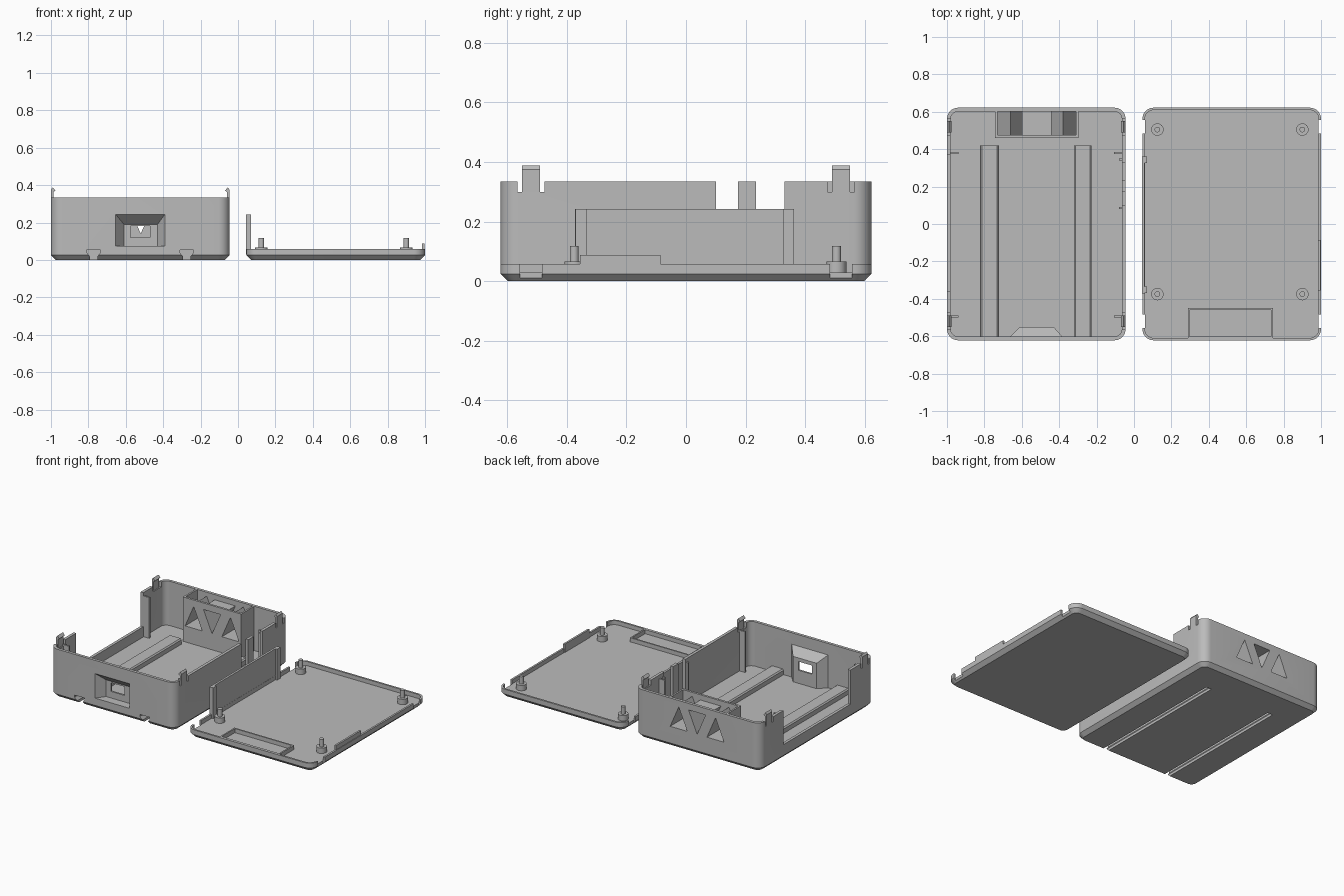
import bpy, bmesh, math

if "Cube" in bpy.data.objects:
    bpy.data.objects.remove(bpy.data.objects["Cube"])

grey = bpy.data.materials.new("plain grey")
grey.use_nodes = True
grey.diffuse_color = (0.5, 0.5, 0.5, 1)
grey.node_tree.nodes["Principled BSDF"].inputs["Base Color"].default_value = (0.5, 0.5, 0.5, 1)


def finish(name, bm):
    bmesh.ops.recalc_face_normals(bm, faces=bm.faces)
    mesh = bpy.data.meshes.new(name)
    bm.to_mesh(mesh)
    bm.free()
    mesh.materials.append(grey)
    obj = bpy.data.objects.new(name, mesh)
    bpy.context.collection.objects.link(obj)
    return obj


def loft(name, rings):
    """Skin a list of equal rings and cap both ends."""
    bm = bmesh.new()
    loops = [[bm.verts.new(p) for p in ring] for ring in rings]
    for a, b in zip(loops, loops[1:]):
        for i in range(len(a)):
            j = (i + 1) % len(a)
            bm.faces.new((a[i], a[j], b[j], b[i]))
    bm.faces.new(loops[0])
    bm.faces.new(loops[-1])
    return finish(name, bm)


def block(name, x0, x1, y0, y1, z0, z1):
    ring = [(x0, y0), (x1, y0), (x1, y1), (x0, y1)]
    return loft(name, [[(x, y, z) for x, y in ring] for z in (z0, z1)])


def along_y(name, profile, y0, y1):
    return loft(name, [[(x, y, z) for x, z in profile] for y in (y0, y1)])


def taper(name, front, back, y0, y1):
    """Box between two x/z rectangles."""
    rings = []
    for (x0, x1, z0, z1), y in ((front, y0), (back, y1)):
        rings.append([(x0, y, z0), (x1, y, z0), (x1, y, z1), (x0, y, z1)])
    return loft(name, rings)


def rounded(x0, x1, y0, y1, inset, z, radius=0.06):
    r = max(radius - inset, 0.01)
    pts = []
    corners = [(x1 - inset - r, y1 - inset - r), (x0 + inset + r, y1 - inset - r),
               (x0 + inset + r, y0 + inset + r), (x1 - inset - r, y0 + inset + r)]
    for q, (cx, cy) in enumerate(corners):
        for i in range(9):
            a = math.pi / 2 * (q + i / 8)
            pts.append((cx + r * math.cos(a), cy + r * math.sin(a), z))
    return pts


def tray(name, x0, x1, height, floor, wall):
    """Open rounded box with a chamfered bottom edge."""
    steps = [(0.025, 0), (0, 0.025), (0, height), (wall, height), (wall, floor)]
    return loft(name, [rounded(x0, x1, -0.622, 0.622, i, z) for i, z in steps])


def cut(targets, cutters):
    for obj in targets:
        for c in cutters:
            mod = obj.modifiers.new("cut", "BOOLEAN")
            mod.operation = "DIFFERENCE"
            mod.solver = "EXACT"
            mod.object = c
            bpy.context.view_layer.objects.active = obj
            bpy.ops.object.modifier_apply(modifier=mod.name)
    for c in cutters:
        bpy.data.objects.remove(c)


LEFT, RIGHT, TOP, FLOOR, WALL = -1.0, -0.045, 0.335, 0.03, 0.02

# Lower case
case = tray("case_shell", LEFT, RIGHT, TOP, FLOOR, WALL)

# Side openings: panel opening on one wall, port cut-outs on the other
cut([case], [block("cut_panel", -1.1, -0.95, -0.36, 0.37, 0.1, 0.5),
             block("cut_port_a", -0.1, 0.0, 0.1, 0.175, 0.12, 0.5),
             block("cut_port_b", -0.1, 0.0, 0.235, 0.33, 0.12, 0.5)])
for y in (0.085, 0.345):
    block("port_rib", -0.08, -0.05, y - 0.006, y + 0.006, FLOOR, 0.31)

# Dovetail rails under the floor
rails, grooves = [], []
for c in (-0.772, -0.274):
    rail = [(-0.048, 0.02), (0.048, 0.02), (0.048, 0.06), (0.04, 0.068), (-0.04, 0.068), (-0.048, 0.06)]
    slot = [(-0.02, -0.02), (0.02, -0.02), (0.02, 0.018), (0.037, 0.04),
            (0.037, 0.054), (-0.037, 0.054), (-0.037, 0.04), (-0.02, 0.018)]
    rails.append(along_y("floor_rail", [(c + x, z) for x, z in rail], -0.61, 0.42))
    grooves.append(along_y("cut_groove", [(c + x, z) for x, z in slot], -0.7, 0.4))
cut([case] + rails, grooves)

# Recessed socket in the front wall
socket = taper("front_socket", (-0.667, -0.378, 0.025, 0.262), (-0.61, -0.43, 0.025, 0.205), -0.608, -0.55)
cut([case, socket], [
    taper("cut_socket", (-0.655, -0.39, 0.075, 0.245), (-0.61, -0.43, 0.075, 0.19), -0.623, -0.563),
    block("cut_socket_mouth", -0.655, -0.39, -0.7, -0.6225, 0.075, 0.245),
    block("cut_plug_hole", -0.575, -0.47, -0.6, -0.5, 0.12, 0.18)])


# Vent duct at the back with three triangular tunnels
def triangle(cx, up, grow=0.0):
    half, low, high = 0.065 + 1.5 * grow, 0.14 - grow, 0.29 + grow
    base, tip = (low, high + grow) if up else (high, low - grow)
    return [(cx - half, base), (cx + half, base), (cx, tip)]


vents = [(-0.66, True), (-0.52, False), (-0.38, True)]
duct = [block("duct_front", -0.742, -0.298, 0.46, 0.475, 0.02, TOP)]
duct += [along_y("vent_tunnel", triangle(c, up, 0.009), 0.465, 0.61) for c, up in vents]
cut([case] + duct, [along_y("cut_vent", triangle(c, up), 0.4, 0.7) for c, up in vents])
for x in (-0.742, -0.31):
    block("duct_side", x, x + 0.012, 0.465, 0.61, 0.02, TOP)

# Snap clips with hooks, standing in slots in the side walls
slots = []
for side, inward in ((LEFT, 1), (RIGHT, -1)):
    for y in (-0.52, 0.52):
        slots.append(block("cut_clip", side - 0.05, side + 0.05, y - 0.045, y + 0.045, 0.3, 0.5))
cut([case], slots)
for side, inward in ((LEFT, 1), (RIGHT, -1)):
    for y in (-0.52, 0.52):
        shape = [(0, 0.29), (0, 0.375), (0.01, 0.388), (0.024, 0.37), (0.013, 0.362), (0.013, 0.29)]
        along_y("snap_clip", [(side + inward * x, z) for x, z in shape], y - 0.03, y + 0.03)
    # Upright ribs inside the walls
    for y in (-0.495, 0.38):
        a, b = sorted((side + inward * 0.01, side + inward * 0.062))
        block("wall_rib", a, b, y - 0.006, y + 0.006, 0.02, 0.31)

# Lid
lid = tray("lid_shell", 0.045, 1.0, 0.058, 0.03, 0.013)
notches = []
for y in (-0.52, 0.52):
    for x in (0.045, 1.0):
        notches.append(block("cut_notch", x - 0.014, x + 0.014, y - 0.037, y + 0.037, 0.006, 0.1))
cut([lid], notches)

# Tall closing panel with its two guide strips, and the small tab opposite
block("lid_panel", 0.042, 0.057, -0.372, 0.362, 0.03, 0.243)
for y in (-0.352, 0.344):
    block("panel_guide", 0.055, 0.07, y - 0.018, y + 0.018, 0.025, 0.243)
block("lid_tab", 0.983, 0.996, -0.355, -0.085, 0.03, 0.088)

# Raised frame at the front of the lid
for x in (0.288, 0.733):
    block("frame_side", x, x + 0.01, -0.612, -0.45, 0.025, 0.058)
for y in (-0.612, -0.46):
    block("frame_bar", 0.288, 0.743, y, y + 0.01, 0.025, 0.058)

# Mounting posts with pins
for x in (0.125, 0.9):
    for y in (-0.375, 0.505):
        rings = []
        for r, z in ((0.033, 0.025), (0.033, 0.067), (0.015, 0.067), (0.015, 0.118)):
            rings.append([(x + r * math.cos(i * math.pi / 12), y + r * math.sin(i * math.pi / 12), z)
                          for i in range(24)])
        loft("mounting_post", rings)

# Smooth the rounded corners and keep the edges crisp
bpy.ops.object.select_all(action="DESELECT")
for obj in bpy.context.collection.objects:
    if obj.type == "MESH":
        obj.select_set(True)
        bpy.context.view_layer.objects.active = obj
bpy.ops.object.shade_smooth_by_angle(angle=math.radians(30))
